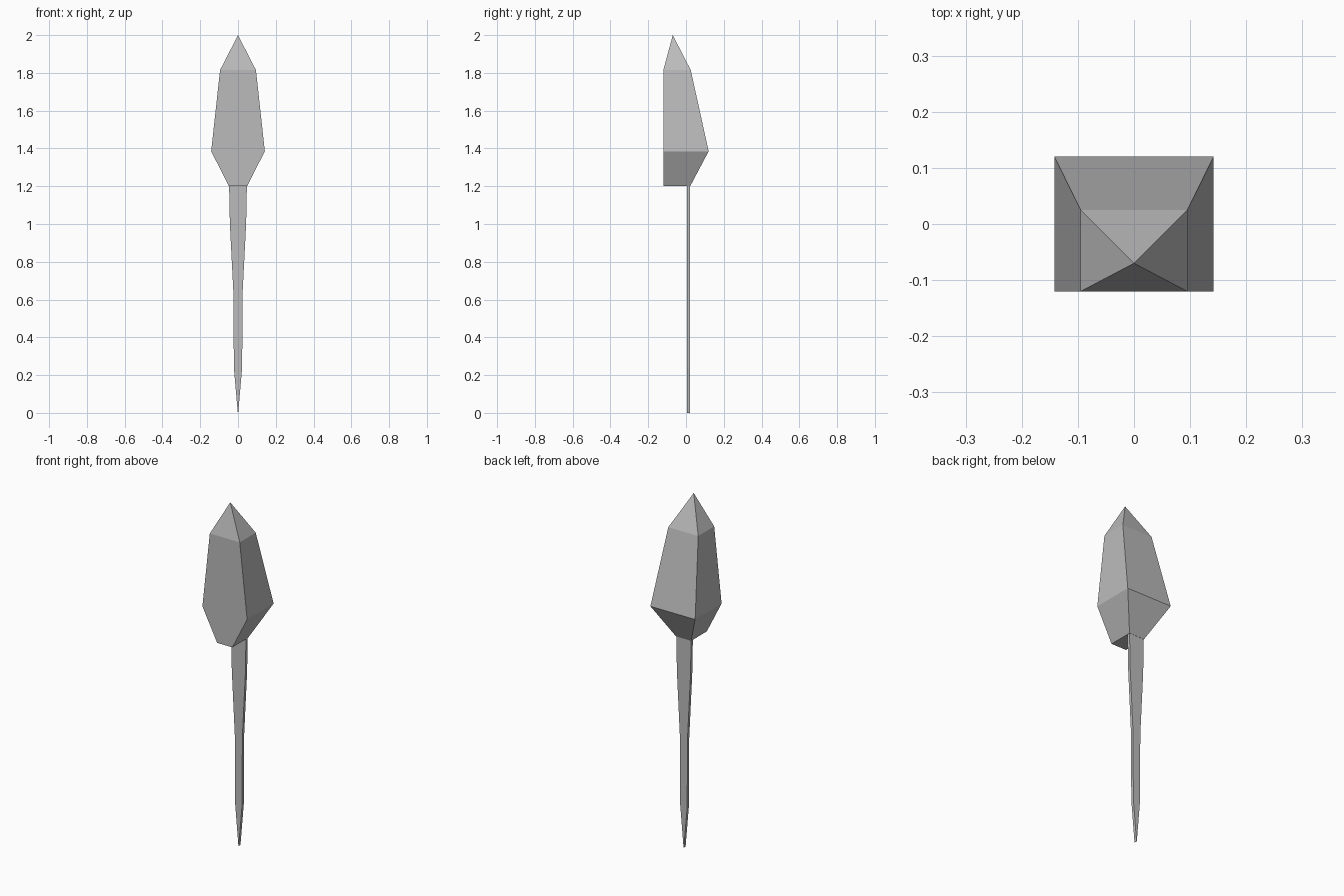
import bpy
import bmesh

cube = bpy.data.objects.get("Cube")
if cube:
    bpy.data.objects.remove(cube, do_unlink=True)

grey = bpy.data.materials.new("plain grey")
grey.use_nodes = True
COLOUR = (0.5, 0.5, 0.5, 1)
grey.diffuse_color = COLOUR
grey.node_tree.nodes["Principled BSDF"].inputs["Base Color"].default_value = COLOUR


def loft(name, sections, tip=None):
    """Join rectangular sections (half width, front y, back y, z), with an optional point."""
    bm = bmesh.new()
    rings = [[bm.verts.new(p) for p in ((-w, f, z), (w, f, z), (w, b, z), (-w, b, z))]
             for w, f, b, z in sections]
    for low, high in zip(rings, rings[1:]):
        for i in range(4):
            j = (i + 1) % 4
            bm.faces.new((low[i], low[j], high[j], high[i]))
    bm.faces.new(rings[0])
    if tip:
        point = bm.verts.new(tip)
        for i in range(4):
            bm.faces.new((rings[-1][i], rings[-1][(i + 1) % 4], point))
    else:
        bm.faces.new(rings[-1])
    bmesh.ops.remove_doubles(bm, verts=bm.verts, dist=0.0001)
    bmesh.ops.dissolve_limit(bm, angle_limit=0.001, verts=bm.verts, edges=bm.edges)
    bmesh.ops.recalc_face_normals(bm, faces=bm.faces)
    mesh = bpy.data.meshes.new(name)
    bm.to_mesh(mesh)
    bm.free()
    mesh.materials.append(grey)
    obj = bpy.data.objects.new(name, mesh)
    bpy.context.collection.objects.link(obj)
    return obj


# Faceted head, flat on the front and bulging to the back
loft("head", [(0.048, -0.12, 0.022, 1.2),
              (0.142, -0.12, 0.12, 1.385),
              (0.095, -0.12, 0.025, 1.815)], tip=(0, -0.07, 2))

# Thin flat handle tapering to a narrow edge at the ground
FRONT, BACK = 0.005, 0.021
loft("handle", [(w, FRONT, BACK, z) for w, z in
                ((0.001, 0), (0.022, 0.24), (0.024, 0.63), (0.043, 1.0), (0.047, 1.2))])
